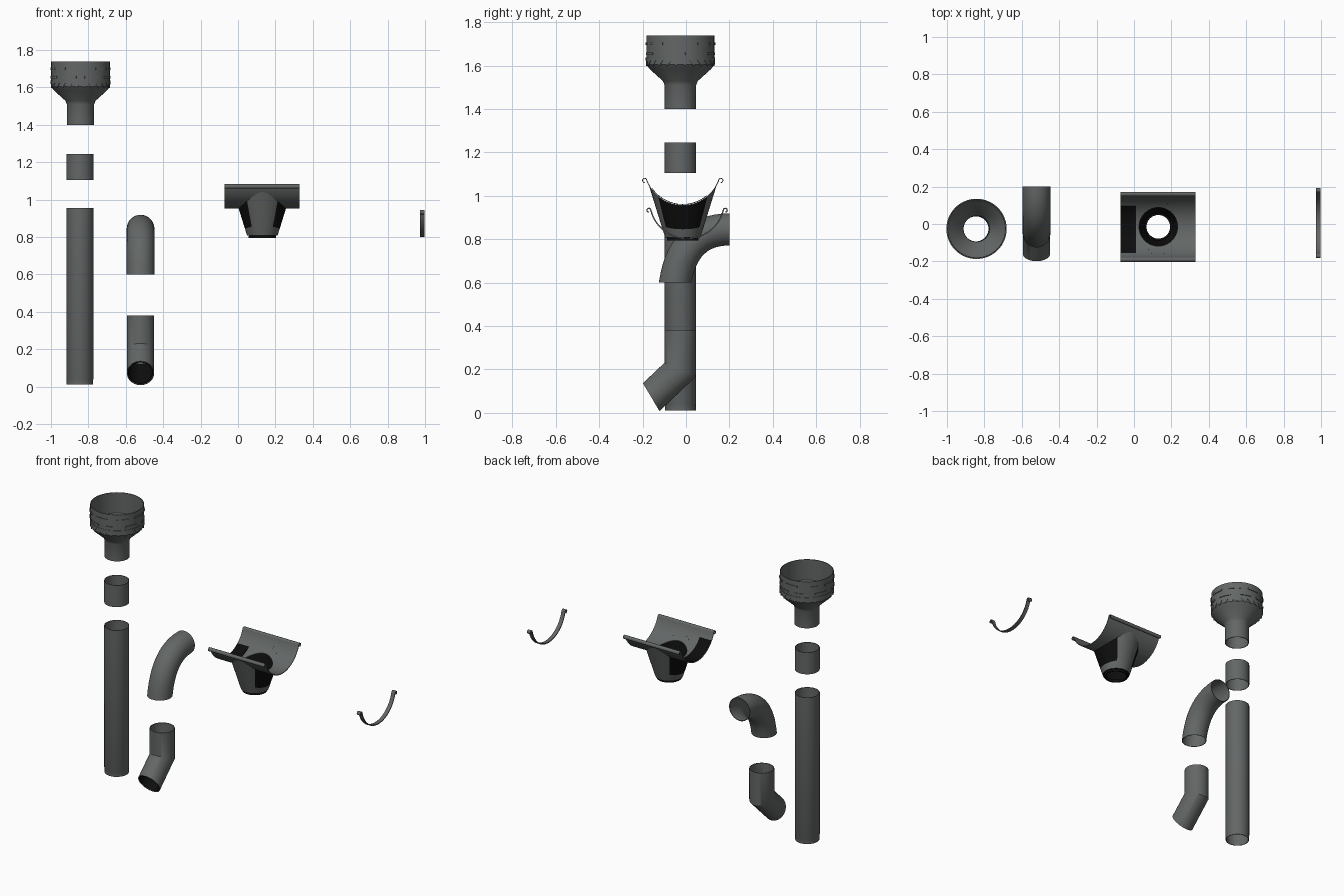
import bpy, bmesh, math
from mathutils import Vector

if "Cube" in bpy.data.objects:
    bpy.data.objects.remove(bpy.data.objects["Cube"])

SEG = 40
WALL = 0.004


def material(name, rgb):
    m = bpy.data.materials.new(name)
    m.diffuse_color = (*rgb, 1)
    m.use_nodes = True
    m.node_tree.nodes["Principled BSDF"].inputs["Base Color"].default_value = m.diffuse_color
    return m


GREY = material("dark_grey_metal", (0.125, 0.135, 0.133))
BLACK = material("black", (0.004, 0.004, 0.004))


def grid_object(name, rows, mats, closed=True, wall=WALL, rule=None):
    """Skin rows of points into a sheet and give it a wall thickness."""
    bm = bmesh.new()
    vs = [[bm.verts.new(p) for p in row] for row in rows]
    for a, b in zip(vs, vs[1:]):
        n = len(a)
        for i in range(n if closed else n - 1):
            j = (i + 1) % n
            f = bm.faces.new((a[i], a[j], b[j], b[i]))
            if rule:
                f.material_index = rule(f.calc_center_median())
    bmesh.ops.recalc_face_normals(bm, faces=bm.faces)
    me = bpy.data.meshes.new(name)
    bm.to_mesh(me)
    bm.free()
    ob = bpy.data.objects.new(name, me)
    bpy.context.collection.objects.link(ob)
    for m in mats:
        me.materials.append(m)
    s = ob.modifiers.new("wall", 'SOLIDIFY')
    s.thickness = wall
    s.offset = 0
    return ob


def lathe(name, cx, cy, profile):
    rows = [[(cx + r * math.cos(t), cy + r * math.sin(t), z)
             for t in (2 * math.pi * i / SEG for i in range(SEG))] for r, z in profile]
    return grid_object(name, rows, [GREY])


def bent_tube(name, cx, path, r, start, end, mat):
    """Mitred tube along a path of (y, z) points, with set end directions."""
    pts = [Vector(p) for p in path]
    rows = []
    for k, p in enumerate(pts):
        d_in = (p - pts[k - 1]).normalized() if k else None
        d_out = (pts[k + 1] - p).normalized() if k < len(pts) - 1 else None
        if d_in is None:
            t, ref = Vector(start).normalized(), d_out
        elif d_out is None:
            t, ref = Vector(end).normalized(), d_in
        else:
            t, ref = (d_in + d_out).normalized(), d_in
        side = Vector((-t.y, t.x)) * (r / max(0.5, t.dot(ref)))
        rows.append([(cx + r * math.cos(a), p.x + side.x * math.sin(a), p.y + side.y * math.sin(a))
                     for a in (2 * math.pi * i / SEG for i in range(SEG))])
    return grid_object(name, rows, [mat])


def trough_profile(cy, bottom, R, ang, lip):
    """Round trough with a rolled bead on each edge, as (y, z)."""
    half = [(R * math.sin(ang * i / 14), bottom + R * (1 - math.cos(ang * i / 14))) for i in range(15)]
    y, z = half[-1]
    half += [(y + lip + lip * math.cos(a), z + lip * math.sin(a))
             for a in (math.pi - math.radians(30 * i) for i in range(1, 10))]
    return [(cy - y, z) for y, z in reversed(half[1:])] + [(cy + y, z) for y, z in half]


def strip(name, prof, x0, x1, mat, wall=WALL):
    return grid_object(name, [[(x, y, z) for y, z in prof] for x in (x0, x1)], [mat], False, wall)


# Straight parts: rain hopper, connector and downpipe
PX, PY, PR = -0.845, -0.026, 0.071
lathe("rain_hopper", -0.842, PY, [(0.155, 1.738), (0.155, 1.605), (0.14, 1.585), (PR + 0.008, 1.53),
                                  (PR, 1.51), (PR, 1.40)])
lathe("pipe_connector", PX, PY, [(PR, 1.245), (PR, 1.105)])
lathe("downpipe", PX, PY, [(PR, 0.955), (PR, 0.045), (PR - 0.002, 0.04), (PR - 0.002, 0.012)])

# Hopper decoration: two staggered rows of raised bars and a toothed band
def hopper_pt(a, z, r=0.157):
    return (-0.842 + r * math.cos(a), PY + r * math.sin(a), z)


for row, z in enumerate((1.70, 1.655)):
    for i in range(8):
        mid = math.pi / 4 * (i + 0.5 * row)
        arc = [mid + 0.25 * (k / 3 - 1) for k in range(7)]
        grid_object("hopper_bar", [[hopper_pt(a, h) for a in arc] for h in (z - 0.006, z + 0.006)],
                    [GREY], False, 0.008)
N = 48
grid_object("hopper_toothed_band",
            [[hopper_pt(2 * math.pi * i / N, 1.598 if i % 2 else 1.625) for i in range(N)],
             [hopper_pt(2 * math.pi * i / N, 1.637) for i in range(N)]], [GREY], True, 0.005)

# Upper swept elbow
EX = -0.521
P = [Vector(p) for p in ((-0.05, 0.60), (-0.025, 0.765), (0.06, 0.845), (0.2, 0.845))]
curve = [(1 - t) ** 3 * P[0] + 3 * t * (1 - t) ** 2 * P[1] + 3 * t * t * (1 - t) * P[2] + t ** 3 * P[3]
         for t in (i / 14 for i in range(15))]
bent_tube("upper_elbow", EX, curve, 0.072, (0, 1), (1, 0), GREY)

# Lower mitred shoe with dark lining in the spout
corner, spout = (PY, 0.20), (-0.16, 0.0725)
bent_tube("lower_shoe", EX, [(PY, 0.382), corner, spout], PR, (0, -1), (-0.86, -0.51), GREY)
bent_tube("shoe_lining", EX, [(-0.06, 0.168), (-0.159, 0.0735)], PR - 0.006,
          (-1, -0.95), (-0.86, -0.51), BLACK)

# Gutter section with a round drain hole
GX, GY, GR, GB = 0.13, -0.015, 0.176, 0.955
gutter = strip("gutter", trough_profile(GY, GB, GR, math.radians(70), 0.01), -0.072, 0.328, GREY)
lining = strip("gutter_dark_patch",
               [(GY + (GR - 0.005) * math.sin(a), GB + GR - (GR - 0.005) * math.cos(a))
                for a in (math.radians(-55 + 95 * i / 14) for i in range(15))],
               -0.07, 0.01, BLACK, 0.003)
bpy.ops.mesh.primitive_cylinder_add(vertices=SEG, radius=0.103, depth=0.3, location=(GX, GY, 0.98))
cutter = bpy.context.object
cutter.name = "drain_cutter"
cutter.hide_render = True
cut = gutter.modifiers.new("drain", 'BOOLEAN')
cut.object = cutter
cut.operation = 'DIFFERENCE'
cut.solver = 'EXACT'


# Flared outlet whose rim follows the underside of the gutter
def outlet(name, shrink, mats, rule=None):
    def radius(z):
        return 0.08 + (z - 0.81) * 0.31 - shrink
    cols = []
    for i in range(SEG):
        t = 2 * math.pi * i / SEG
        z = 0.90
        while z < 1.06:
            y = min(abs(radius(z) * math.sin(t)), GR)
            if z >= GB + GR - math.sqrt(GR * GR - y * y):
                break
            z += 0.001
        zs = [0.81 + (z - 0.81) * k / 8 for k in range(9)]
        col = [(0.071 - shrink, 0.795), (0.071 - shrink, 0.81)] + [(radius(h), h) for h in zs]
        cols.append([(GX + r * math.cos(t), GY + r * math.sin(t), h) for r, h in col])
    grid_object(name, [list(r) for r in zip(*cols)], mats, True, WALL, rule)


def outlet_rule(c):
    side = abs(c.x - GX) / math.hypot(c.x - GX, c.y - GY)
    return 1 if c.z < 0.812 or (side > 0.62 and c.z > 0.85) else 0


outlet("gutter_outlet", 0, [GREY, BLACK], outlet_rule)
outlet("outlet_lining", 0.006, [BLACK])

# Gutter support bracket
strip("gutter_bracket", trough_profile(0.005, 0.803, 0.172, math.radians(76), 0.009),
      0.973, 0.998, GREY, 0.006)

# Bake the walls and cut, then smooth
bpy.ops.object.select_all(action='DESELECT')
for ob in bpy.context.scene.objects:
    if ob is not cutter:
        ob.select_set(True)
bpy.context.view_layer.objects.active = gutter
bpy.ops.object.convert(target='MESH')
bpy.ops.object.shade_smooth_by_angle(angle=math.radians(35))
bpy.data.objects.remove(cutter)
